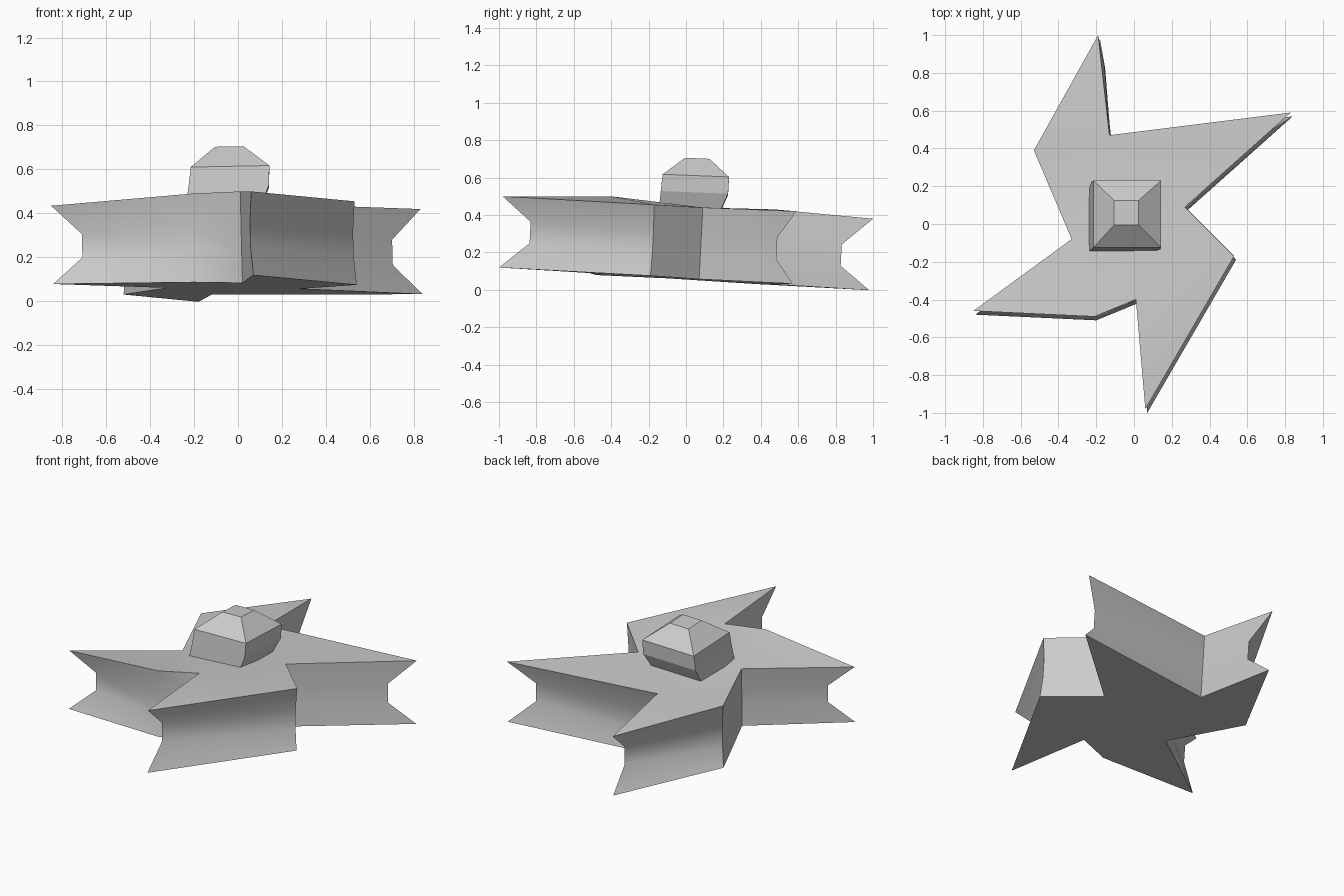
import bpy
import bmesh
import math

cube = bpy.data.objects.get("Cube")
if cube:
    bpy.data.objects.remove(cube, do_unlink=True)

grey = bpy.data.materials.new("plain grey")
grey.use_nodes = True
colour = (0.6, 0.6, 0.6, 1)
grey.diffuse_color = colour
grey.node_tree.nodes["Principled BSDF"].inputs["Base Color"].default_value = colour


def loft(name, rings):
    """Join equal-length rings of points with quads and cap both ends."""
    bm = bmesh.new()
    loops = [[bm.verts.new(p) for p in ring] for ring in rings]
    count = len(loops[0])
    for low, high in zip(loops, loops[1:]):
        for i in range(count):
            j = (i + 1) % count
            bm.faces.new((low[i], low[j], high[j], high[i]))
    caps = [bm.faces.new(loops[0]), bm.faces.new(loops[-1])]
    bmesh.ops.triangulate(bm, faces=caps)
    bmesh.ops.recalc_face_normals(bm, faces=bm.faces)
    mesh = bpy.data.meshes.new(name)
    bm.to_mesh(mesh)
    bm.free()
    mesh.materials.append(grey)
    obj = bpy.data.objects.new(name, mesh)
    bpy.context.collection.objects.link(obj)
    return obj


# Star outline, clockwise: x, y, top height, groove scale (deep at the tips)
TIP, BEND = 0.84, 0.98
outline = [
    (-0.19, 1.00, 0.38, TIP),
    (-0.13, 0.47, 0.43, 1),
    (0.83, 0.59, 0.42, TIP),
    (0.27, 0.09, 0.44, 1),
    (0.53, -0.17, 0.455, BEND),
    (0.06, -0.98, 0.50, TIP),
    (0.01, -0.40, 0.50, 1),
    (-0.21, -0.49, 0.49, BEND),
    (-0.85, -0.46, 0.435, TIP),
    (-0.33, -0.08, 0.43, 1),
    (-0.53, 0.39, 0.43, BEND),
]


def star_ring(t, grooved):
    """Ring at fraction t of the thickness; the base is tilted and shifted."""
    ring = []
    for x, y, top, scale in outline:
        s = scale if grooved else 1
        base = 0.06 - 0.06 * y + 0.01 * x
        ring.append((x * s + 0.01 * (1 - t), y * s - 0.02 * (1 - t),
                     base + (top - base) * t))
    return ring


# Four-bladed star with a groove running around its side
star = loft("star_body", [star_ring(0, False), star_ring(0.34, True),
                          star_ring(0.64, True), star_ring(1, False)])
bpy.ops.object.select_all(action="DESELECT")
star.select_set(True)
bpy.context.view_layer.objects.active = star
bpy.ops.object.shade_smooth_by_angle(angle=math.radians(35))


def square(x0, x1, y0, y1, z):
    """Rectangular ring tilted slightly with the star's top."""
    return [(x, y, z - 0.04 * y + 0.02 * x)
            for x, y in ((x0, y0), (x1, y0), (x1, y1), (x0, y1))]


# Faceted hub cap in the middle
loft("hub_cap", [
    square(-0.24, 0.10, -0.145, 0.18, 0.42),
    square(-0.225, 0.14, -0.135, 0.225, 0.52),
    square(-0.215, 0.143, -0.125, 0.23, 0.61),
    square(-0.105, 0.025, -0.005, 0.125, 0.705),
])
